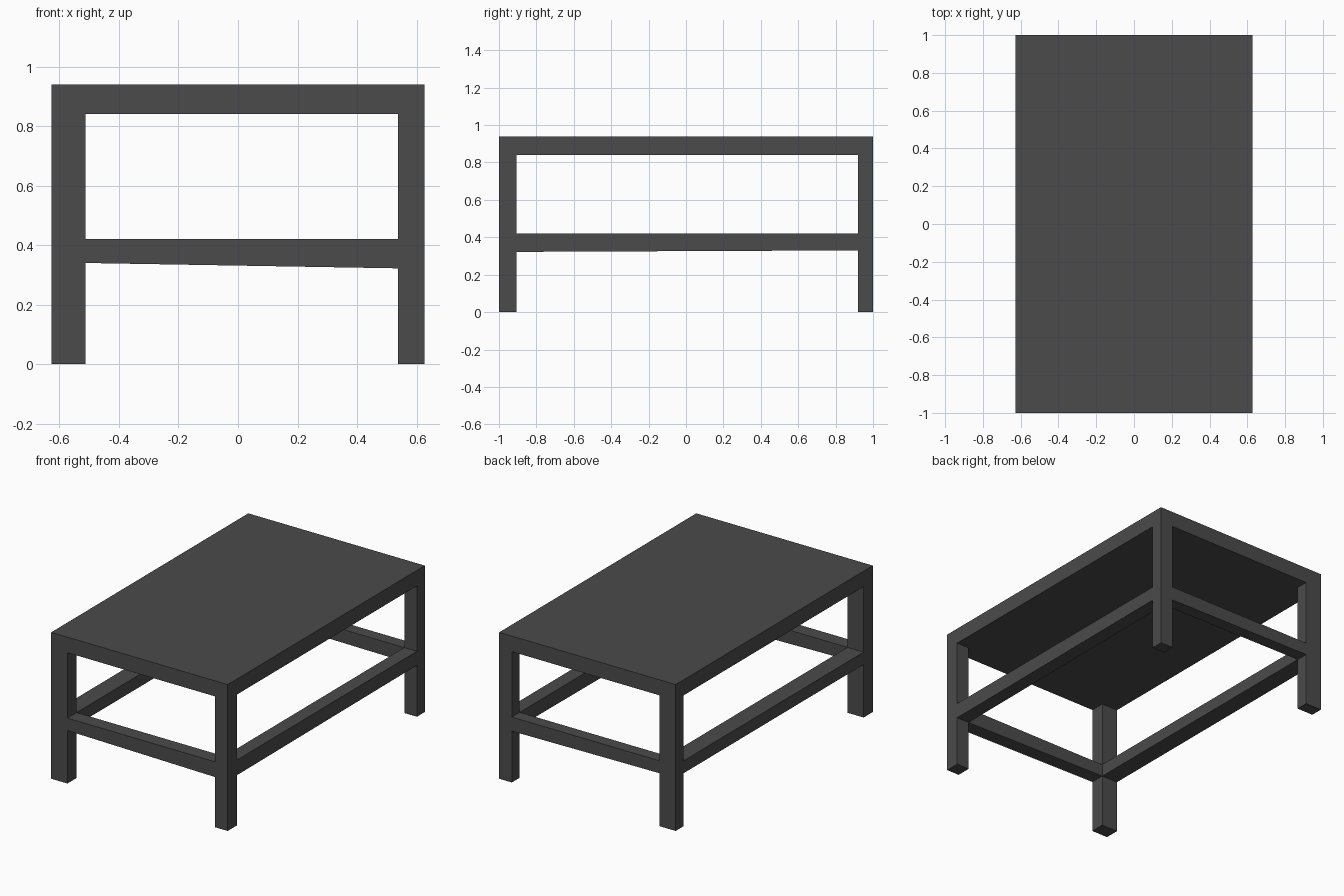
import bpy
import bmesh

if "Cube" in bpy.data.objects:
    bpy.data.objects.remove(bpy.data.objects["Cube"])

W, L, H = 0.627, 1.0, 0.94      # half width, half length, height
SLAB_Z, RAIL_Z = 0.84, 0.42     # slab underside, stretcher top
LEFT, RIGHT = 0.115, 0.09       # leg widths along x
FRONT, BACK = 0.093, 0.08       # leg depths along y

dark = bpy.data.materials.new("dark_grey")
dark.diffuse_color = (0.07, 0.07, 0.07, 1)
dark.use_nodes = True
dark.node_tree.nodes["Principled BSDF"].inputs["Base Color"].default_value = dark.diffuse_color


def block(name, x, y, z_top, bottoms):
    """Box over x and y ranges; bottoms[i][j] is the underside height at x[i], y[j]."""
    bm = bmesh.new()
    bmesh.ops.create_cube(bm, size=2)
    for v in bm.verts:
        i, j = int(v.co.x > 0), int(v.co.y > 0)
        v.co = (x[i], y[j], z_top if v.co.z > 0 else bottoms[i][j])
    mesh = bpy.data.meshes.new(name)
    bm.to_mesh(mesh)
    bm.free()
    mesh.materials.append(dark)
    obj = bpy.data.objects.new(name, mesh)
    bpy.context.collection.objects.link(obj)
    return obj


def flat(z):
    return ((z, z), (z, z))


# Table top
block("table_top", (-W, W), (-L, L), H, flat(SLAB_Z))

# Spans of the left/right and front/back rows
xs = {"left": (-W, -W + LEFT), "right": (W - RIGHT, W)}
ys = {"front": (-L, -L + FRONT), "back": (L - BACK, L)}

# Legs
for sx, x in xs.items():
    for sy, y in ys.items():
        block(f"{sy}_{sx}_leg", x, y, SLAB_Z, flat(0))

# Stretchers, slightly tapered underneath between the corner heights
low = {("left", "front"): 0.34, ("left", "back"): 0.34,
       ("right", "front"): 0.322, ("right", "back"): 0.33}
for sy, y in ys.items():
    a, b = low["left", sy], low["right", sy]
    block(f"{sy}_stretcher", (-W + LEFT, W - RIGHT), y, RAIL_Z, ((a, a), (b, b)))
for sx, x in xs.items():
    a, b = low[sx, "front"], low[sx, "back"]
    block(f"{sx}_stretcher", x, (-L + FRONT, L - BACK), RAIL_Z, ((a, b), (a, b)))
